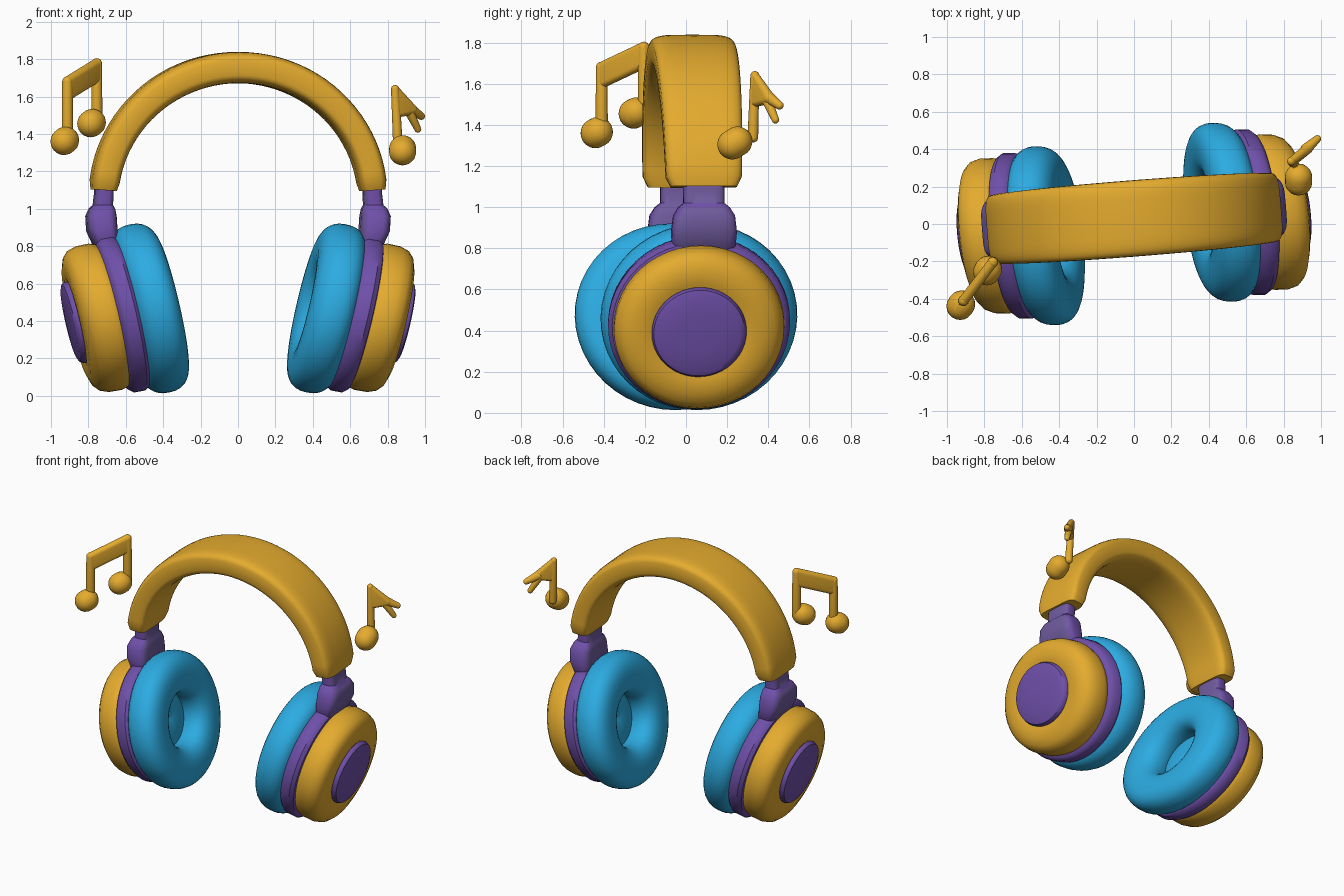
import bpy, bmesh
from math import sin, cos, pi, radians, copysign
from mathutils import Vector, Matrix

if "Cube" in bpy.data.objects:
    bpy.data.objects.remove(bpy.data.objects["Cube"])


def material(name, rgb):
    m = bpy.data.materials.new(name)
    m.use_nodes = True
    m.diffuse_color = (*rgb, 1)
    m.node_tree.nodes["Principled BSDF"].inputs["Base Color"].default_value = (*rgb, 1)
    return m


GOLD = material("gold", (0.78, 0.41, 0.028))
BLUE = material("sky blue", (0.025, 0.41, 0.76))
PURPLE = material("purple", (0.16, 0.08, 0.4))
DUSTY = material("dusty purple", (0.16, 0.105, 0.34))


def finish(name, bm, mat, matrix=Matrix(), angle=40):
    bmesh.ops.recalc_face_normals(bm, faces=bm.faces)
    bm.transform(matrix)
    mesh = bpy.data.meshes.new(name)
    bm.to_mesh(mesh)
    bm.free()
    mesh.materials.append(mat)
    obj = bpy.data.objects.new(name, mesh)
    bpy.context.collection.objects.link(obj)
    bpy.ops.object.select_all(action='DESELECT')
    obj.select_set(True)
    bpy.context.view_layer.objects.active = obj
    bpy.ops.object.shade_smooth_by_angle(angle=radians(angle))
    return obj


def loft(name, rings, mat, matrix, closed=False):
    """Skin a row of point rings, with capped ends unless it closes on itself."""
    bm = bmesh.new()
    rows = [[bm.verts.new(p) for p in ring] for ring in rings]
    n = len(rows[0])
    pairs = list(zip(rows, rows[1:])) + ([(rows[-1], rows[0])] if closed else [])
    for a, b in pairs:
        for i in range(n):
            j = (i + 1) % n
            bm.faces.new((a[i], a[j], b[j], b[i]))
    if not closed:
        bm.faces.new(rows[0])
        bm.faces.new(rows[-1])
    return finish(name, bm, mat, matrix)


def rounded(a, b, power, n=32):
    """Points of a rounded rectangle (superellipse) with half sizes a and b."""
    def f(v):
        return copysign(abs(v) ** (2 / power), v)
    return [(a * f(cos(2 * pi * i / n)), b * f(sin(2 * pi * i / n))) for i in range(n)]


def blob(name, balls):
    """Convex skin around balls given as (centre, radius)."""
    bm = bmesh.new()
    for centre, r in balls:
        bmesh.ops.create_icosphere(bm, subdivisions=3, radius=r,
                                   matrix=Matrix.Translation(centre))
    out = bmesh.ops.convex_hull(bm, input=bm.verts)
    loose = {v for v in out["geom_interior"] + out["geom_unused"]
             if isinstance(v, bmesh.types.BMVert)}
    bmesh.ops.delete(bm, geom=list(loose), context='VERTS')
    return finish(name, bm, GOLD, angle=60)


# Ear cups: oval lathes around a tilted axis
TILT = radians(13)
AXIS = Vector((cos(TILT), 0, -sin(TILT)))
UP = Vector((sin(TILT), 0, cos(TILT)))
CUP = Vector((0.605, 0, 0.443))
DRIFT = AXIS + UP * 0.04 + Vector((0, -0.1, 0))


def lathe(name, profile, mat, matrix, closed=False, n=48):
    rings = []
    for d, r in profile:
        centre = CUP + DRIFT * d
        rings.append([centre + Vector((0, r * cos(t), 0)) + UP * 0.96 * r * sin(t)
                      for t in (2 * pi * i / n for i in range(n))])
    return loft(name, rings, mat, matrix, closed)


pad = [(-0.13 + x, 0.333 + y) for x, y in rounded(0.125, 0.148, 2.4, 28)]
floor = [(-0.07, 0.25), (-0.085, 0.22), (-0.085, 0.02), (-0.08, 0.01)]
rim = [(-0.06, 0.36), (-0.04, 0.42), (-0.01, 0.445), (0.05, 0.445), (0.075, 0.425), (0.09, 0.36)]
shell = [(0.05, 0.38), (0.07, 0.405), (0.11, 0.418), (0.18, 0.416), (0.225, 0.4),
         (0.252, 0.37), (0.268, 0.32), (0.272, 0.25), (0.26, 0.22)]
cap = [(0.23, 0.23), (0.275, 0.232), (0.295, 0.222), (0.303, 0.2), (0.309, 0.1), (0.311, 0.02)]

# Stalk sections: x, z, half depth in x, half width in y
stalk = [(0.705, 0.77, 0.04, 0.13), (0.712, 0.81, 0.065, 0.155), (0.73, 0.88, 0.08, 0.16),
         (0.735, 0.96, 0.08, 0.15), (0.73, 1.0, 0.068, 0.125), (0.725, 1.02, 0.052, 0.1),
         (0.72, 1.08, 0.05, 0.1), (0.72, 1.15, 0.05, 0.1)]

band_turn = Matrix.Translation((0, 0.03, 0)) @ Matrix.Rotation(radians(4.5), 4, 'Z')
for side, spin in (("left", 0), ("right", pi)):
    turn = Matrix.Rotation(radians(6) + spin, 4, 'Z')
    lathe(side + "_ear_pad", pad, BLUE, turn, closed=True)
    lathe(side + "_speaker_floor", floor, BLUE, turn)
    lathe(side + "_cup_rim", rim, PURPLE, turn)
    lathe(side + "_cup_shell", shell, GOLD, turn)
    lathe(side + "_cup_cap", cap, PURPLE, turn)
    rings = [[(x + u, v, z) for u, v in rounded(a, b, 4)] for x, z, a, b in stalk]
    post = loft(side + "_stalk", rings, PURPLE, band_turn @ Matrix.Rotation(spin, 4, 'Z'))
    # Broad sides of the stalk are duller
    post.data.materials.append(DUSTY)
    for face in post.data.polygons:
        face.material_index = int(abs(face.normal.x) > 0.75)

# Headband: rounded strap swept along an arch, slightly wider on top
rings = []
steps = 44
start = radians(4)
for i in range(steps + 1):
    t = start + (pi - 2 * start) * i / steps
    out = Vector((cos(t), 0, sin(t)))
    middle = Vector((0.722 * cos(t), 0, 1.05 + 0.705 * sin(t)))
    end = 0.88 if i in (0, steps) else 1
    half = (0.182 + 0.022 * sin(t)) * end
    rings.append([middle + out * u + Vector((0, v, 0))
                  for u, v in rounded((0.073 + 0.011 * sin(t)) * end, half, 4.5)])
loft("headband", rings, GOLD, band_turn)

# Beamed pair of notes
low, high = Vector((-0.912, -0.41, 1.68)), Vector((-0.755, -0.205, 1.777))
drop = Vector((0, 0, 0.075))
blob("pair_note_beam", [(p, 0.027) for p in (low, high, low - drop, high - drop)])
for name, top, head in (("outer", low, Vector((-0.93, -0.44, 1.36))),
                        ("inner", high, Vector((-0.787, -0.255, 1.455)))):
    blob(name + "_note_head", [(head, 0.073), (head + Vector((0.008, 0.012, 0.006)), 0.073)])
    blob(name + "_note_stem", [(top, 0.028), (Vector((top.x, top.y, head.z + 0.02)), 0.03)])

# Single note with a forked flag
tip = Vector((0.84, 0.335, 1.64))
blob("single_note_head", [((0.88, 0.225, 1.305), 0.073), ((0.88, 0.25, 1.32), 0.073)])
blob("single_note_stem", [(tip, 0.022), ((0.855, 0.325, 1.34), 0.026)])
blob("single_note_flag", [(tip, 0.02), ((0.853, 0.335, 1.51), 0.022),
                          ((0.93, 0.405, 1.53), 0.028)])
blob("flag_upper_tip", [((0.92, 0.4, 1.535), 0.03), ((0.98, 0.455, 1.495), 0.02)])
blob("flag_lower_tip", [((0.91, 0.39, 1.53), 0.026), ((0.962, 0.435, 1.425), 0.018)])
